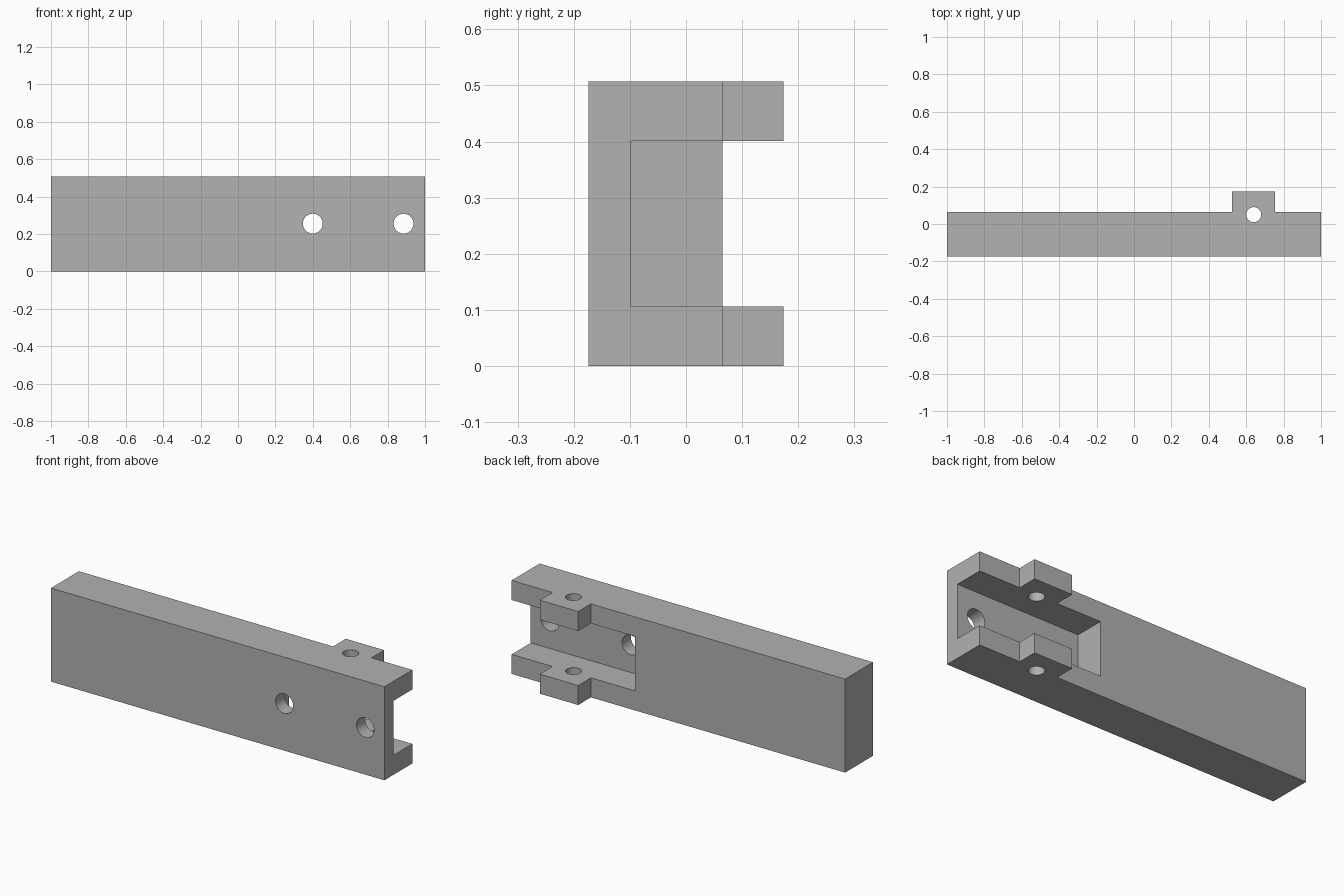
import bpy, bmesh
from math import radians
from mathutils import Matrix, Vector

cube = bpy.data.objects.get("Cube")
if cube:
    bpy.data.objects.remove(cube)

HEIGHT = 0.507
FRONT, BACK, TAB_BACK = -0.174, 0.065, 0.174
TAB_X = (0.525, 0.755)

grey = bpy.data.materials.new("plain_grey")
grey.use_nodes = True
colour = (0.445, 0.445, 0.445, 1)
grey.diffuse_color = colour
grey.node_tree.nodes["Principled BSDF"].inputs["Base Color"].default_value = colour


def add_object(name, bm):
    mesh = bpy.data.meshes.new(name)
    bmesh.ops.recalc_face_normals(bm, faces=bm.faces[:])
    bm.to_mesh(mesh)
    bm.free()
    mesh.materials.append(grey)
    obj = bpy.data.objects.new(name, mesh)
    bpy.context.collection.objects.link(obj)
    return obj


def box(name, low, high):
    bm = bmesh.new()
    low, high = Vector(low), Vector(high)
    bmesh.ops.create_cube(bm, size=1, matrix=Matrix.Translation((low + high) / 2)
                          @ Matrix.Diagonal((*(high - low), 1)))
    return add_object(name, bm)


def drill(name, centre, radius, tilt):
    bm = bmesh.new()
    bmesh.ops.create_cone(bm, cap_ends=True, segments=48, radius1=radius, radius2=radius,
                          depth=2, matrix=Matrix.Translation(centre)
                          @ Matrix.Rotation(tilt, 4, 'X'))
    return add_object(name, bm)


# Bar with the rear tab, extruded upward from its outline
outline = [(-1, FRONT), (1, FRONT), (1, BACK), (TAB_X[1], BACK), (TAB_X[1], TAB_BACK),
           (TAB_X[0], TAB_BACK), (TAB_X[0], BACK), (-1, BACK)]
bm = bmesh.new()
base = bm.faces.new([bm.verts.new((x, y, 0)) for x, y in outline])
top = bmesh.ops.extrude_face_region(bm, geom=[base])["geom"]
bmesh.ops.translate(bm, vec=(0, 0, HEIGHT),
                    verts=[v for v in top if isinstance(v, bmesh.types.BMVert)])
bar = add_object("slotted_bar", bm)

# Slot open to the back and end, two cross holes and the pin hole through the tabs
cutters = [box("slot_cutter", (0.26, -0.098, 0.106), (1.2, 0.4, 0.401)),
           drill("inner_hole_cutter", (0.4, 0, 0.255), 0.053, radians(90)),
           drill("outer_hole_cutter", (0.885, 0, 0.255), 0.053, radians(90)),
           drill("pin_hole_cutter", (0.64, 0.05, 0.255), 0.04, 0)]

bpy.ops.object.select_all(action='DESELECT')
bpy.context.view_layer.objects.active = bar
bar.select_set(True)
for cutter in cutters:
    cutter.hide_render = True
    mod = bar.modifiers.new(cutter.name, 'BOOLEAN')
    mod.operation = 'DIFFERENCE'
    mod.solver = 'EXACT'
    mod.object = cutter
    bpy.ops.object.modifier_apply(modifier=mod.name)
    bpy.data.objects.remove(cutter)

# The pin drill must not mark the slot's front wall; only hole walls are rounded
bpy.ops.object.shade_smooth_by_angle(angle=radians(30))
